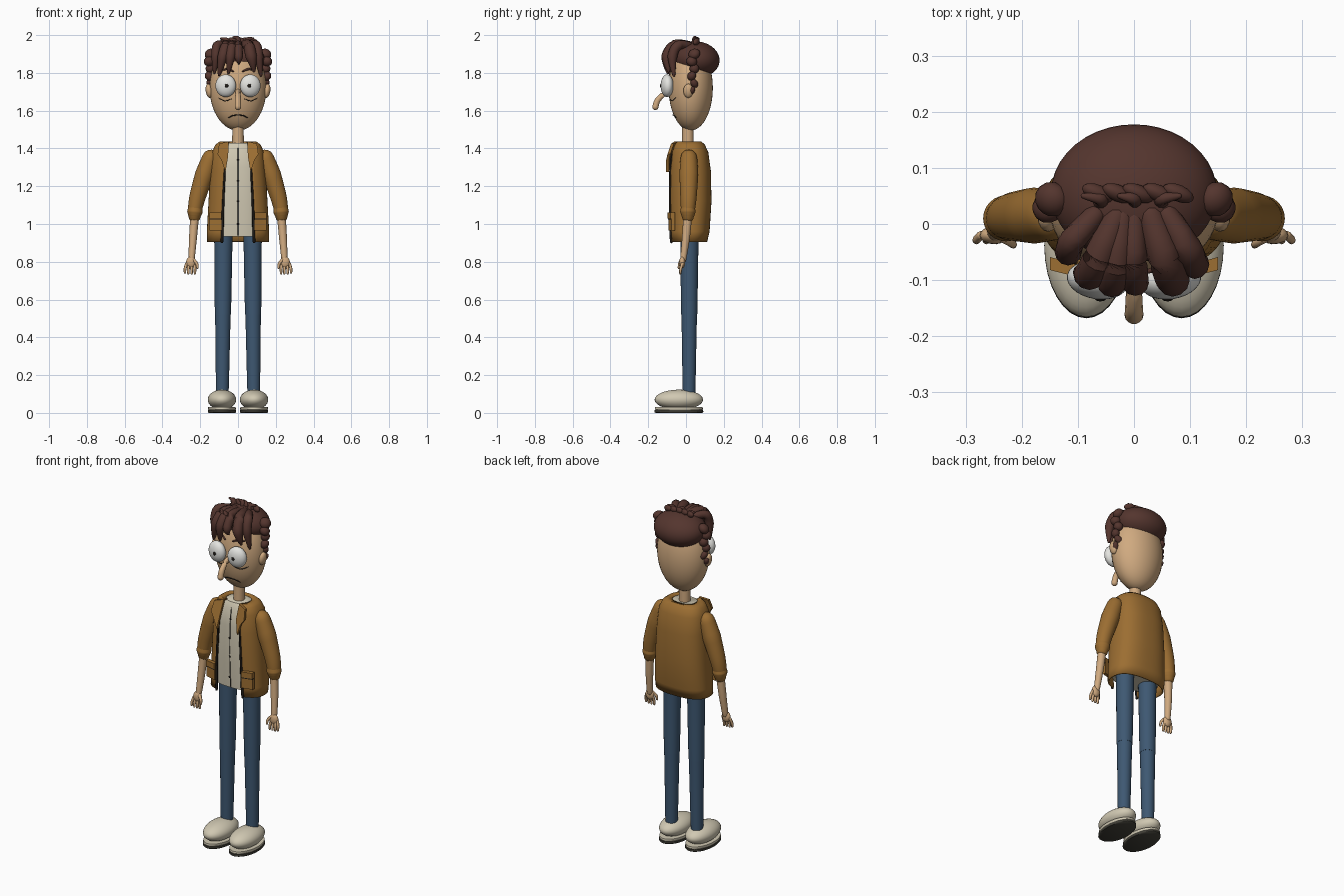
import bpy, bmesh, math
from mathutils import Vector, Matrix

if "Cube" in bpy.data.objects:
    bpy.data.objects.remove(bpy.data.objects["Cube"])


def srgb(r, g, b):
    return [((c / 255 + 0.055) / 1.055) ** 2.4 for c in (r, g, b)] + [1]


def material(name, *rgb):
    m = bpy.data.materials.new(name)
    m.diffuse_color = srgb(*rgb)
    m.use_nodes = True
    m.node_tree.nodes["Principled BSDF"].inputs["Base Color"].default_value = m.diffuse_color
    return m


SKIN = material("skin", 208, 170, 128)
HAIR = material("dark_brown_hair", 84, 53, 46)
JACKET = material("tan_brown", 156, 110, 50)
DENIM = material("denim_blue", 62, 88, 114)
CREAM = material("cream", 208, 200, 178)
WHITE = material("eye_white", 228, 228, 224)
DARK = material("near_black", 32, 28, 24)
SOLE = material("sole_grey", 66, 64, 56)


def finish(name, bm, mat, angle=50):
    bmesh.ops.recalc_face_normals(bm, faces=bm.faces[:])
    me = bpy.data.meshes.new(name)
    bm.to_mesh(me)
    bm.free()
    me.materials.append(mat)
    ob = bpy.data.objects.new(name, me)
    bpy.context.collection.objects.link(ob)
    bpy.ops.object.select_all(action='DESELECT')
    ob.select_set(True)
    bpy.context.view_layer.objects.active = ob
    bpy.ops.object.shade_smooth_by_angle(angle=math.radians(angle))
    return ob


def ellipsoid(name, c, r, mat, rot=(0, 0, 0), seg=28):
    bm = bmesh.new()
    bmesh.ops.create_uvsphere(bm, u_segments=seg, v_segments=seg * 2 // 3, radius=1)
    m = Matrix.LocRotScale(Vector(c), None, None)
    for i, a in enumerate("XYZ"):
        m = m @ Matrix.Rotation(rot[i], 4, a)
    bmesh.ops.transform(bm, matrix=m @ Matrix.Diagonal((*r, 1)), verts=bm.verts)
    return finish(name, bm, mat)


def skin_rings(name, rings, mat, closed=True, caps=True, angle=50):
    bm = bmesh.new()
    rows = [[bm.verts.new(p) for p in ring] for ring in rings]
    n = len(rows[0])
    for a, b in zip(rows, rows[1:]):
        for i in range(n if closed else n - 1):
            j = (i + 1) % n
            bm.faces.new((a[i], a[j], b[j], b[i]))
    if caps:
        bm.faces.new(rows[0])
        bm.faces.new(rows[-1])
    return finish(name, bm, mat, angle)


def tube(name, pts, radii, mat, seg=12, sub=5, rounded=True):
    """Smooth tapered tube along a path, with rounded ends."""
    P = [Vector(p) for p in pts]
    path = []
    for i in range(len(P) - 1):
        a, b, c, d = P[max(i - 1, 0)], P[i], P[i + 1], P[min(i + 2, len(P) - 1)]
        for k in range(sub + (i == len(P) - 2)):
            t = k / sub
            q = 0.5 * (2 * b + (c - a) * t + (2 * a - 5 * b + 4 * c - d) * t * t
                       + (3 * b - a - 3 * c + d) * t ** 3)
            path.append((q, radii[i] * (1 - t) + radii[i + 1] * t))
    if rounded:
        (q0, r0), (q1, r1) = path[0], path[-1]
        d0, d1 = (q0 - path[1][0]).normalized(), (q1 - path[-2][0]).normalized()
        arc = [math.radians(a) for a in (28, 56, 80)]
        path = ([(q0 + d0 * r0 * math.sin(a), r0 * math.cos(a)) for a in reversed(arc)] + path
                + [(q1 + d1 * r1 * math.sin(a), r1 * math.cos(a)) for a in arc])
    rings = []
    for i, (q, r) in enumerate(path):
        d = path[min(i + 1, len(path) - 1)][0] - path[max(i - 1, 0)][0]
        side = Vector((0, 1, 0)) if abs(d.normalized().y) < 0.8 else Vector((1, 0, 0))
        u = d.cross(side).normalized()
        v = d.cross(u).normalized()
        rings.append([q + r * (u * math.cos(t) + v * math.sin(t))
                      for t in (2 * math.pi * k / seg for k in range(seg))])
    return skin_rings(name, rings, mat)


def body_ring(z, rx, yf, yb, gap=0.0, n=2.5, seg=44):
    """Rounded-box cross-section, starting at the front; gap is half the opening."""
    t0 = math.asin((gap / rx) ** (n / 2))
    out = []
    for k in range(seg):
        t = t0 + (2 * math.pi - 2 * t0) * k / (seg - 1 if gap else seg)
        s, c = math.sin(t), math.cos(t)
        out.append((rx * math.copysign(abs(s) ** (2 / n), s),
                    (yf + yb) / 2 - (yb - yf) / 2 * math.copysign(abs(c) ** (2 / n), c), z))
    return out


def face_y(x, z):
    rz = 0.22 if z > 1.72 else 0.23
    return 0.025 - 0.117 * math.sqrt(max(0, 1 - (x / 0.15) ** 2 - ((z - 1.72) / rz) ** 2))


# Head, neck
ellipsoid("head", (0, 0.025, 1.72), (0.15, 0.117, 0.225), SKIN, seg=40)
tube("neck", [(0, 0.01, 1.36), (0, 0.01, 1.55)], [0.031, 0.03], SKIN, 20)

# Face
tube("nose", [(0, -0.075, 1.71), (0, -0.115, 1.69), (0, -0.15, 1.655), (0, -0.162, 1.62)],
     [0.011, 0.014, 0.016, 0.017], SKIN, 14)
tube("mouth", [(x, face_y(x, z) - 0.001, z) for x, z in
               ((-0.05, 1.562), (-0.03, 1.573), (0, 1.577), (0.03, 1.573), (0.05, 1.562))],
     [0.002, 0.003, 0.003, 0.003, 0.002], DARK, 6)
for s in (-1, 1):
    ellipsoid("eye", (s * 0.065, -0.1, 1.732), (0.055, 0.034, 0.06), WHITE, (0, 0, s * 0.15))
    ellipsoid("pupil", (s * 0.06, -0.133, 1.732), (0.01, 0.005, 0.01), DARK, seg=12)
    tube("eyebrow", [(s * x, face_y(x, z) - 0.004, z) for x, z in
                     ((0.025, 1.808), (0.055, 1.82), (0.085, 1.815))],
         [0.004, 0.006, 0.004], HAIR, 8)
    tube("eye_bag", [(s * x, face_y(x, z) - 0.001, z) for x, z in
                     ((0.035, 1.662), (0.07, 1.652), (0.105, 1.668))],
         [0.0015, 0.0025, 0.0015], DARK, 6)
    ellipsoid("ear", (s * 0.153, 0.012, 1.705), (0.018, 0.026, 0.038), SKIN, (0, s * 0.15, 0), 16)

# Hair: cap, hanging fringe locks, side curls, top twist
ellipsoid("hair_cap", (0, 0.055, 1.872), (0.148, 0.123, 0.095), HAIR, (-0.12, 0, 0), 40)
locks = [(-0.03, -0.06, -0.1, -0.09, 1.79, 0.028), (-0.02, -0.03, -0.05, -0.105, 1.80, 0.026),
         (0.0, 0.0, 0.005, -0.105, 1.85, 0.024), (0.03, 0.055, 0.085, -0.1, 1.81, 0.03),
         (0.06, 0.095, 0.122, -0.072, 1.785, 0.026), (-0.07, -0.11, -0.125, -0.05, 1.80, 0.024)]
for x0, x1, x2, y, z, r in locks:
    tube("fringe_lock", [(x0, 0.015, 1.945), (x1, y * 0.6, 1.945), ((x1 + x2) / 2, y, 1.885),
                         (x2, y + 0.008, z)], [r * 0.8, r, r, r * 0.25], HAIR)
for s in (-1, 1):
    for k in range(6):
        r = 0.032 - 0.0032 * k
        ellipsoid("side_curl", (s * (0.146 + 0.007 * (k % 2)), 0.037 + 0.007 * (-1) ** k, 1.9 - 0.039 * k),
                  (r, r, 0.026), HAIR, (0.5 * (-1) ** k, s * 0.5, 0), 14)
for k in range(5):
    x = -0.065 + 0.036 * k
    ellipsoid("top_twist", (x, 0.055, 1.972 - 0.09 * abs(x)), (0.03, 0.015, 0.018), HAIR, (0, 0.25, -0.4), 14)
for x, dx in ((-0.06, -0.03), (0.0, -0.025), (0.05, 0.03)):
    tube("top_curl", [(x, 0.04, 1.95), (x, 0.045, 1.982 - 0.12 * abs(x)),
                      (x + dx, 0.05, 1.989 - 0.12 * abs(x))], [0.014, 0.012, 0.005], HAIR, 10)

# Shirt with placket and buttons
skin_rings("shirt", [body_ring(*r) for r in (
    (0.935, 0.135, -0.068, 0.09), (1.1, 0.132, -0.076, 0.11), (1.3, 0.122, -0.074, 0.105),
    (1.4, 0.1, -0.062, 0.085), (1.428, 0.07, -0.045, 0.065))], CREAM)
tube("placket", [(0, -0.068, 0.94), (0, -0.076, 1.1), (0, -0.074, 1.3), (0, -0.062, 1.4)],
     [0.0025] * 4, SOLE, 6)
for z in (1.0, 1.12, 1.23, 1.34):
    ellipsoid("button", (0, -0.077 + max(0, z - 1.25) * 0.06, z), (0.006, 0.004, 0.006), DARK, seg=10)

# Open jacket shell
rows = [(0.905, 0.165, -0.085, 0.112, 0.085), (0.96, 0.165, -0.088, 0.125, 0.083),
        (1.12, 0.156, -0.092, 0.135, 0.078), (1.28, 0.147, -0.09, 0.132, 0.07),
        (1.38, 0.138, -0.08, 0.118, 0.065), (1.42, 0.12, -0.068, 0.1, 0.062),
        (1.436, 0.098, -0.056, 0.082, 0.058), (1.432, 0.07, -0.04, 0.06, 0.045)]
rings = [body_ring(*r) for r in rows]
shell = skin_rings("jacket", rings, JACKET, closed=False, caps=False)
mod = shell.modifiers.new("thickness", 'SOLIDIFY')
mod.thickness = 0.008
mod.offset = -1

for s, i in ((1, 0), (-1, -1)):
    # Jacket edge, lapel and pocket
    tube("jacket_edge", [Vector(r[i]) + Vector((0, -0.001, 0)) for r in rings[:6]],
         [0.007, 0.007, 0.006, 0.005, 0.004, 0.003], DARK, 8, 3)
    lapel = [(0.05, -0.056, 1.437), (0.1, -0.074, 1.425), (0.108, -0.093, 1.37),
             (0.088, -0.1, 1.34), (0.066, -0.1, 1.275), (0.052, -0.088, 1.36)]
    skin_rings("lapel", [[(s * x, y + d, z) for x, y, z in lapel] for d in (-0.005, 0.01)], JACKET, angle=20)
    for nm, z0, z1, y, m in (("pocket", 0.965, 1.03, -0.093, JACKET),
                             ("pocket_seam", 1.024, 1.03, -0.096, DARK),
                             ("pocket_flap", 1.03, 1.062, -0.098, JACKET)):
        sq = [(0.088, z0), (0.15, z0), (0.15, z1), (0.088, z1)]
        skin_rings(nm, [[(s * x, yy + (0.016 if x > 0.1 else 0), z) for x, z in sq]
                        for yy in (y, -0.075)], m, angle=20)

    # Sleeve with rolled cuff, forearm
    tube("sleeve", [(s * 0.145, 0.015, 1.35), (s * 0.178, 0.015, 1.26), (s * 0.215, 0.013, 1.14),
                    (s * 0.229, 0.01, 1.07)], [0.044, 0.05, 0.043, 0.036], JACKET, 24)
    tube("cuff", [(s * 0.226, 0.01, 1.09), (s * 0.228, 0.01, 1.065), (s * 0.23, 0.01, 1.04)],
         [0.036, 0.041, 0.032], JACKET, 24)
    tube("forearm", [(s * 0.228, 0.01, 1.06), (s * 0.238, 0.0, 0.93), (s * 0.246, -0.015, 0.81)],
         [0.024, 0.021, 0.016], SKIN, 16)

    # Hand
    ellipsoid("palm", (s * 0.249, -0.02, 0.797), (0.026, 0.016, 0.032), SKIN, seg=16)
    for k in range(4):
        x = 0.232 + 0.0135 * k
        tube("finger", [(s * x, -0.02, 0.79), (s * (x + 0.004 * (k - 1)), -0.028, 0.762),
                        (s * (x + 0.004 * (k - 1)), -0.03, 0.738 + 0.005 * (k == 3))],
             [0.008, 0.0075, 0.006], SKIN, 8, 3)
    tube("thumb", [(s * 0.235, -0.024, 0.81), (s * 0.218, -0.034, 0.79), (s * 0.215, -0.038, 0.768)],
         [0.009, 0.008, 0.006], SKIN, 8, 3)

    # Trouser leg in two sections
    tube("upper_leg", [(s * 0.077, 0.018, 1.0), (s * 0.08, 0.017, 0.52)], [0.05, 0.0425], DENIM, 24, rounded=False)
    tube("lower_leg", [(s * 0.08, 0.017, 0.52), (s * 0.083, 0.016, 0.1)], [0.0415, 0.033], DENIM, 24, rounded=False)

    # Shoe: upper, welt and flat sole
    ellipsoid("shoe", (s * 0.085, -0.038, 0.07), (0.075, 0.128, 0.053), CREAM, seg=32)
    for nm, z0, z1, k, m in (("shoe_welt", 0.014, 0.03, 0.98, CREAM), ("sole", 0.0, 0.014, 1.0, SOLE)):
        skin_rings(nm, [[(s * 0.085 + 0.075 * k * f * math.cos(t), -0.038 + 0.13 * k * f * math.sin(t), z)
                         for t in (2 * math.pi * j / 32 for j in range(32))]
                        for z, f in ((z0, 0.95), (z0 + 0.005, 1), (z1, 0.99))], m)
